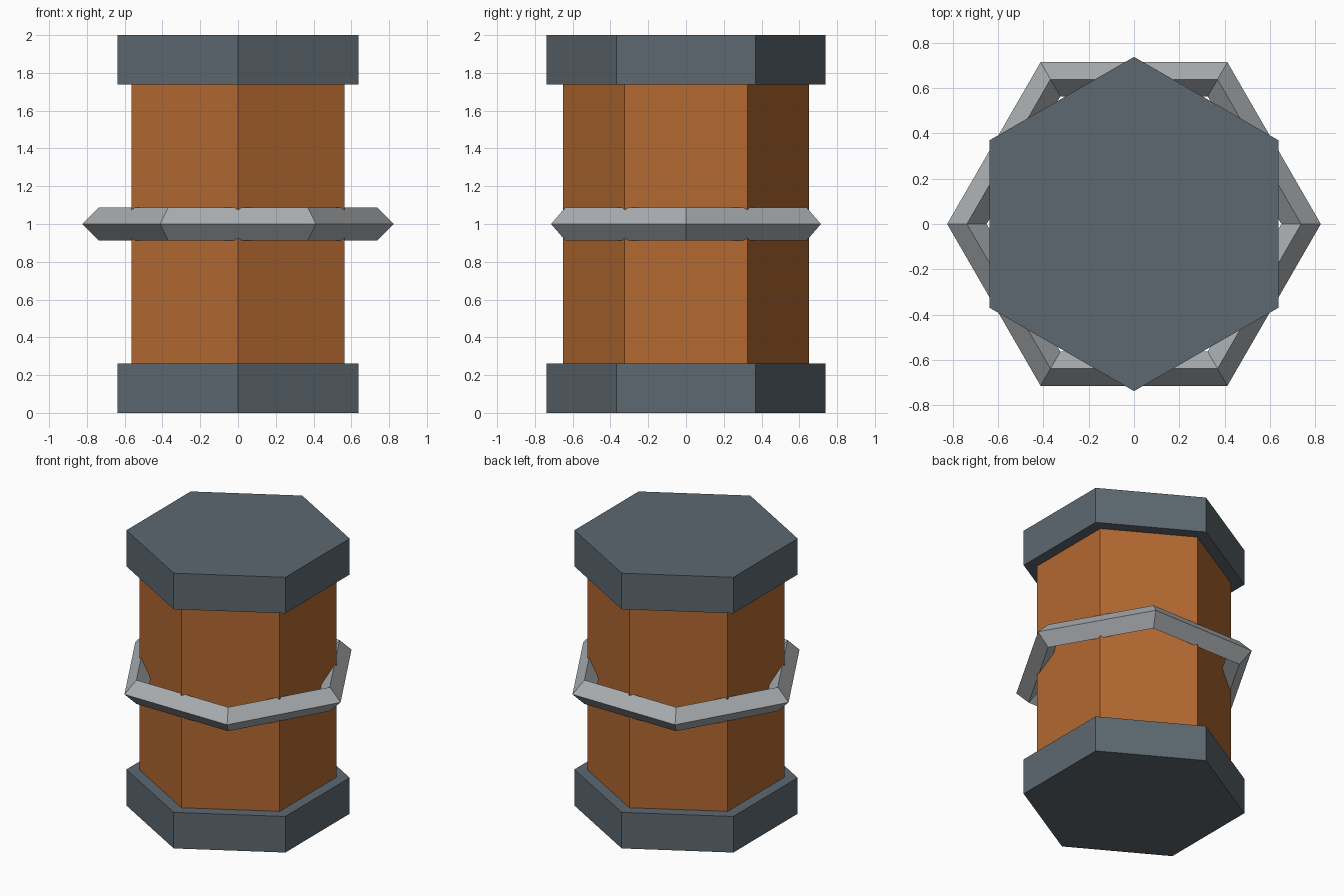
import bpy
from math import radians

if "Cube" in bpy.data.objects:
    bpy.data.objects.remove(bpy.data.objects["Cube"])


def material(name, rgb):
    mat = bpy.data.materials.new(name)
    mat.diffuse_color = (*rgb, 1)
    mat.use_nodes = True
    mat.node_tree.nodes["Principled BSDF"].inputs["Base Color"].default_value = mat.diffuse_color
    return mat


def hex_prism(name, radius, z0, z1, mat):
    # corners point along +y and -y
    bpy.ops.mesh.primitive_cylinder_add(vertices=6, radius=radius, depth=z1 - z0,
                                        location=(0, 0, (z0 + z1) / 2))
    ob = bpy.context.object
    ob.name = name
    ob.data.materials.append(mat)
    return ob


rust = material("rust_orange", (0.45, 0.14, 0.03))
steel = material("dark_steel", (0.11, 0.14, 0.165))
grey = material("light_grey", (0.40, 0.42, 0.44))

# Barrel body and end caps
hex_prism("barrel_body", 0.65, 0.26, 1.74, rust)
hex_prism("bottom_cap", 0.738, 0.0, 0.262, steel)
hex_prism("top_cap", 0.738, 1.738, 2.0, steel)

# Diamond-section hexagonal band, corners along +x and -x
bpy.ops.mesh.primitive_torus_add(major_segments=6, minor_segments=4,
                                 major_radius=0.738, minor_radius=0.087,
                                 location=(0, 0, 1))
band = bpy.context.object
band.name = "middle_band"
band.data.materials.append(grey)
for poly in band.data.polygons:
    poly.use_smooth = False
